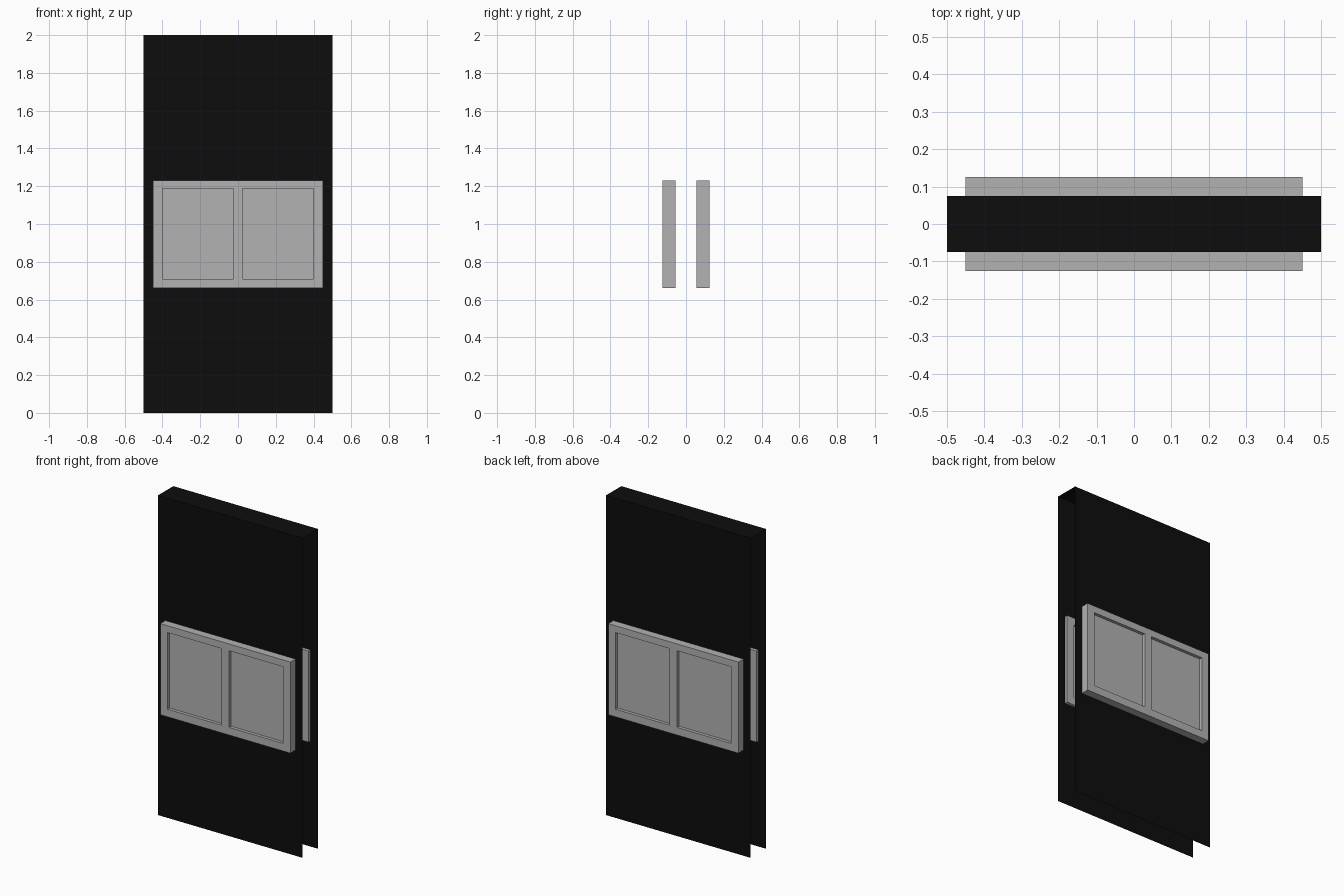
import bpy
import bmesh
from mathutils import Matrix, Vector

if "Cube" in bpy.data.objects:
    bpy.data.objects.remove(bpy.data.objects["Cube"], do_unlink=True)


def material(name, value):
    mat = bpy.data.materials.new(name)
    mat.use_nodes = True
    colour = (value, value, value, 1)
    mat.diffuse_color = colour
    mat.node_tree.nodes["Principled BSDF"].inputs["Base Color"].default_value = colour
    return mat


def box(low, high):
    low, high = Vector(low), Vector(high)
    bm = bmesh.new()
    bmesh.ops.create_cube(
        bm, size=1,
        matrix=Matrix.Translation((low + high) / 2) @ Matrix.Diagonal((*(high - low), 1)))
    return bm


def finish(bm, name, mat):
    bm.normal_update()
    mesh = bpy.data.meshes.new(name)
    bm.to_mesh(mesh)
    bm.free()
    mesh.materials.append(mat)
    obj = bpy.data.objects.new(name, mesh)
    bpy.context.collection.objects.link(obj)
    return obj


black = material("matte black", 0.004)
grey = material("light grey", 0.445)

# Door shell: front, back and top sheets, open at the sides and the bottom
bm = box((-0.5, -0.075, 0), (0.5, 0.075, 2))
bm.normal_update()
open_faces = [f for f in bm.faces if abs(f.normal.x) > 0.5 or f.normal.z < -0.5]
bmesh.ops.delete(bm, geom=open_faces, context='FACES')
finish(bm, "door_shell", black)

# Framed panel with two recessed panes on each of its faces
WINDOW_X = (0.025, 0.4)
WINDOW_Z = (0.708, 1.187)


def framed_panel(name, side):
    inner, outer = 0.055, 0.125
    y_low, y_high = sorted((side * inner, side * outer))
    bm = box((-0.45, y_low, 0.66), (0.45, y_high, 1.23))

    # Cut the outlines of the panes
    cuts = [((sign * x, 0, 0), (1, 0, 0)) for x in WINDOW_X for sign in (-1, 1)]
    cuts += [((0, 0, z), (0, 0, 1)) for z in WINDOW_Z]
    for point, normal in cuts:
        geom = bm.verts[:] + bm.edges[:] + bm.faces[:]
        bmesh.ops.bisect_plane(bm, geom=geom, plane_co=point, plane_no=normal)
    bm.normal_update()

    # Sink the panes, a little less on the face inside the shell
    for direction, depth in ((side, 0.02), (-side, 0.015)):
        panes = []
        for f in bm.faces:
            c = f.calc_center_median()
            if (f.normal.y * direction > 0.5
                    and abs(c.y - (side * outer if direction == side else side * inner)) < 0.001
                    and WINDOW_X[0] < abs(c.x) < WINDOW_X[1]
                    and WINDOW_Z[0] < c.z < WINDOW_Z[1]):
                panes.append(f)
        bmesh.ops.inset_individual(bm, faces=panes, thickness=0, depth=-depth)
        bm.normal_update()
    finish(bm, name, grey)


framed_panel("front_panel", -1)
framed_panel("back_panel", 1)
